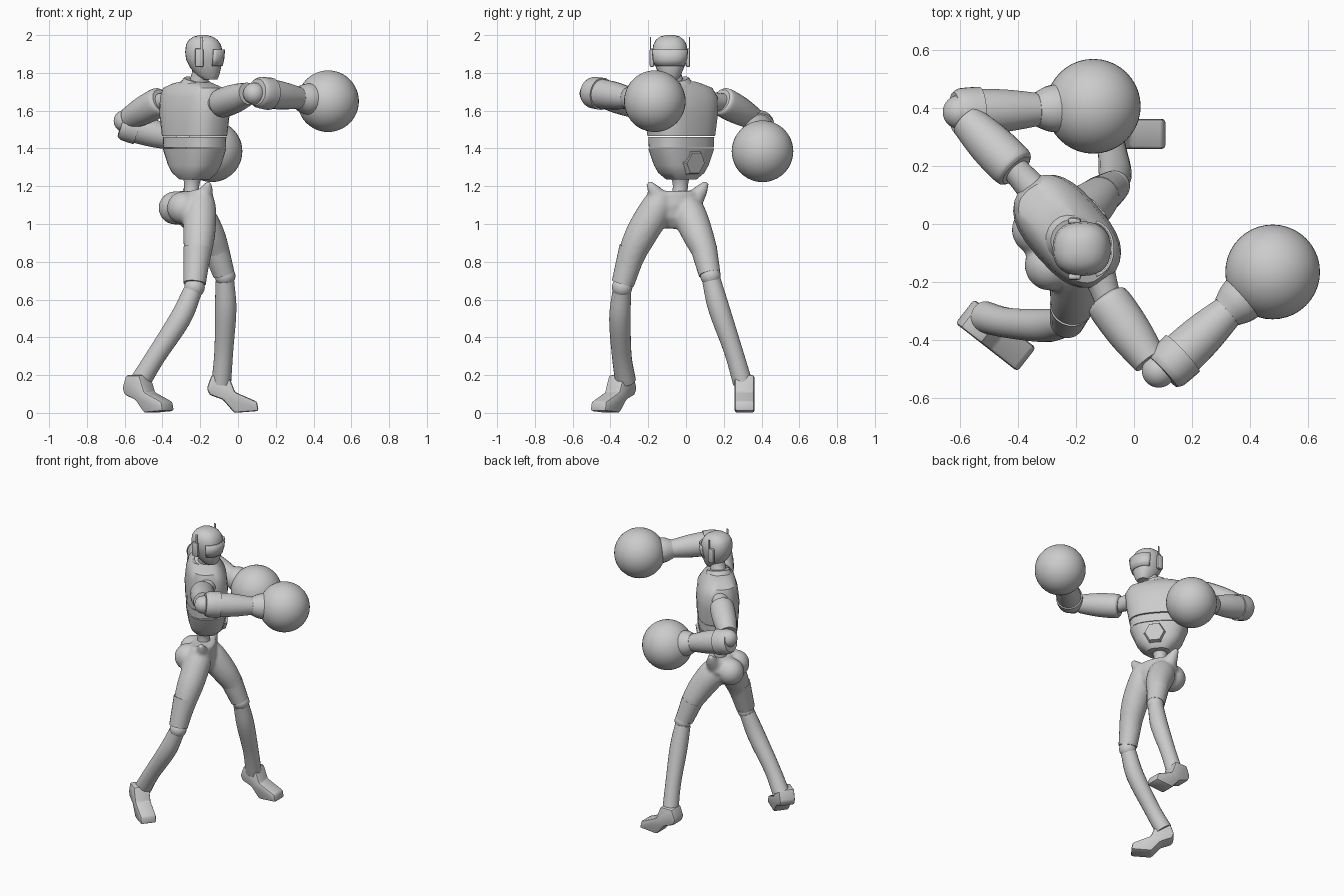
import bpy, bmesh, math
from mathutils import Vector, Matrix

cube = bpy.data.objects.get("Cube")
if cube:
    bpy.data.objects.remove(cube)

grey = bpy.data.materials.new("plain grey")
grey.use_nodes = True
grey.diffuse_color = (0.6, 0.6, 0.6, 1)
grey.node_tree.nodes["Principled BSDF"].inputs["Base Color"].default_value = (0.6, 0.6, 0.6, 1)


def finish(name, bm, sharp=38):
    """Turn a bmesh into a shaded object with sharp creases kept."""
    bmesh.ops.recalc_face_normals(bm, faces=bm.faces)
    for f in bm.faces:
        f.smooth = True
    for e in bm.edges:
        e.smooth = e.calc_face_angle(0) < math.radians(sharp)
    me = bpy.data.meshes.new(name)
    bm.to_mesh(me)
    bm.free()
    me.materials.append(grey)
    ob = bpy.data.objects.new(name, me)
    bpy.context.collection.objects.link(ob)
    return ob


def skin_rings(bm, rings):
    rows = [[bm.verts.new(p) for p in ring] for ring in rings]
    n = len(rows[0])
    for a, b in zip(rows, rows[1:]):
        for i in range(n):
            bm.faces.new((a[i], a[(i + 1) % n], b[(i + 1) % n], b[i]))
    bm.faces.new(rows[0])
    bm.faces.new(rows[-1])


def add_limb(bm, pts, steps=4, sides=20):
    """Round tube through (x, y, z, radius) points, smoothly interpolated."""
    p = [Vector(q) for q in pts]
    p = [p[0] * 2 - p[1]] + p + [p[-1] * 2 - p[-2]]
    path = []
    for a, b, c, d in zip(p, p[1:], p[2:], p[3:]):
        for s in range(steps):
            t = s / steps
            path.append((b * 2 + (c - a) * t + (a * 2 - b * 5 + c * 4 - d) * t * t
                         + (b * 3 - a - c * 3 + d) * t ** 3) / 2)
    path.append(p[-2])
    rings, side = [], None
    for i, q in enumerate(path):
        tan = (path[min(i + 1, len(path) - 1)] - path[max(i - 1, 0)]).to_3d().normalized()
        side = tan.orthogonal() if side is None else side
        side = (side - tan * side.dot(tan)).normalized()
        up = tan.cross(side)
        rings.append([q.to_3d() + (side * math.cos(k) + up * math.sin(k)) * q.w
                      for k in (math.tau * j / sides for j in range(sides))])
    skin_rings(bm, rings)


def limb(name, *pts, steps=4):
    bm = bmesh.new()
    add_limb(bm, pts, steps)
    return finish(name, bm)


def frame(x, y, facing):
    return Matrix.Translation((x, y, 0)) @ Matrix.Rotation(math.radians(facing), 4, "Z")


def add_loft(bm, mat, sections, power=0.75, sides=28):
    """Stack of rounded-box sections: (z, half width, half depth, forward shift)."""
    def bend(v):
        return math.copysign(abs(v) ** power, v)
    rings = []
    for z, hw, hd, fwd in sections:
        angles = [math.tau * j / sides for j in range(sides)]
        rings.append([mat @ Vector((fwd + hd * bend(math.cos(a)), hw * bend(math.sin(a)), z))
                      for a in angles])
    skin_rings(bm, rings)


def loft(name, mat, *sections, power=0.75):
    bm = bmesh.new()
    add_loft(bm, mat, sections, power)
    return finish(name, bm)


def ball(name, center, r, bm=None):
    own = bm is None
    bm = bmesh.new() if own else bm
    bmesh.ops.create_uvsphere(bm, u_segments=40, v_segments=24, radius=r,
                              matrix=Matrix.Translation(center))
    return finish(name, bm) if own else None


def block(name, center, size, bevel):
    bm = bmesh.new()
    bmesh.ops.create_cube(bm, size=1, matrix=Matrix.Translation(center) @ Matrix.Diagonal((*size, 1)))
    bmesh.ops.bevel(bm, geom=bm.edges[:], offset=bevel, segments=2, affect="EDGES", profile=0.5)
    return finish(name, bm)


# Torso: chest, waist band, tapered abdomen, hexagonal belly plate
body = frame(-0.23, -0.025, 41)
loft("chest", body, (1.465, .19, .13, 0), (1.58, .21, .135, 0), (1.67, .215, .125, 0),
     (1.72, .195, .1, -.01), (1.745, .12, .075, -.01), (1.755, .07, .055, 0))
loft("waist_band", body, (1.405, .182, .125, 0), (1.46, .186, .126, 0))
loft("abdomen", body, (1.235, .075, .07, 0), (1.27, .12, .1, 0), (1.31, .148, .112, 0),
     (1.40, .185, .128, 0))
bm = bmesh.new()
tilt = body @ Matrix.Translation((.112, -.01, 1.325)) @ Matrix.Rotation(math.radians(100), 4, "Y")
bmesh.ops.create_cone(bm, cap_ends=True, segments=6, radius1=.078, radius2=.062, depth=.035, matrix=tilt)
top = max(bm.faces, key=lambda f: (f.calc_center_median() - body.translation).to_2d().length)
bmesh.ops.inset_individual(bm, faces=[top], thickness=.014, depth=-.008)
finish("belly_plate", bm, 20)
limb("spine", (-.245, -.035, 1.10, .05), (-.245, -.03, 1.2, .04), (-.24, -.03, 1.28, .06))

# Neck and head
limb("neck", (-.215, -.055, 1.72, .055), (-.2, -.07, 1.78, .048), (-.19, -.08, 1.83, .05))
limb("collar", (-.22, -.05, 1.735, .085), (-.215, -.055, 1.762, .072), steps=1)
skull = frame(-.18, -.085, 0)
loft("head", skull, (1.765, .04, .04, .03), (1.785, .056, .06, .02), (1.83, .075, .083, .008),
     (1.87, .088, .095, 0), (1.91, .094, .1, 0), (1.95, .088, .092, -.003), (1.975, .074, .076, -.004),
     (1.992, .052, .05, -.005), (2.0, .02, .02, -.005), power=0.85)
bm = bmesh.new()
rows = []
for z, hw, hd in ((1.838, .080, .091), (1.872, .091, .099), (1.925, .097, .104)):
    angles = [math.radians(a) for a in range(-66, 67, 11)]
    rows.append([bm.verts.new(skull @ Vector((hd * math.cos(a) ** .85, hw * math.copysign(
        abs(math.sin(a)) ** .85, a), z))) for a in angles])
for a, b in zip(rows, rows[1:]):
    for i in range(len(a) - 1):
        bm.faces.new((a[i], a[i + 1], b[i + 1], b[i]))
visor = finish("visor", bm)
visor.modifiers.new("thickness", "SOLIDIFY").thickness = .008
for label, s in (("left", 1), ("right", -1)):
    block(label + "_ear_pad", (-.205, -.085 + s * .096, 1.88), (.045, .022, .1), .009)
    block(label + "_antenna", (-.192, -.085 + s * .103, 1.945), (.012, .006, .09), .002)

# Arms: shoulder joint, upper arm, elbow, forearm with cuff, flared wrist, round glove
arms = {
    "left": dict(root=(-.33, .10, 1.65), shoulder=(-.42, .20, 1.645), arm_end=(-.575, .355, 1.56),
                 elbow=(-.60, .385, 1.545), fore=(-.585, .385, 1.52), wrist=(-.31, .395, 1.44),
                 glove=(-.14, .405, 1.385)),
    "right": dict(root=(-.12, -.17, 1.64), shoulder=(-.085, -.275, 1.64), arm_end=(.055, -.47, 1.69),
                  elbow=(.085, -.505, 1.69), fore=(.125, -.485, 1.695), wrist=(.34, -.285, 1.665),
                  glove=(.477, -.165, 1.65)),
}
for label, a in arms.items():
    p = {k: Vector(v) for k, v in a.items()}

    def along(start, end, t, r):
        return (*p[start].lerp(p[end], t), r)
    limb(label + "_shoulder", along("root", "shoulder", -.2, .06), along("root", "shoulder", .5, .05),
         along("root", "shoulder", 1.1, .045))
    limb(label + "_upper_arm", along("shoulder", "arm_end", -.1, .062), along("shoulder", "arm_end", 0, .078),
         along("shoulder", "arm_end", .5, .076), along("shoulder", "arm_end", 1, .06))
    ball(label + "_elbow", p["elbow"], .058)
    limb(label + "_elbow_cuff", along("fore", "wrist", -.12, .07), along("fore", "wrist", -.04, .083),
         along("fore", "wrist", .2, .086), steps=2)
    limb(label + "_forearm", along("fore", "wrist", 0, .08), along("fore", "wrist", .5, .074),
         along("fore", "wrist", 1, .054))
    limb(label + "_glove_cuff", along("wrist", "glove", -.15, .06), along("wrist", "glove", .08, .078),
         along("wrist", "glove", .3, .085))
    ball(label + "_glove", p["glove"], .163)

# Hips and thighs, fused into one smooth shell
bm = bmesh.new()
hips = frame(-.24, -.055, 20)
add_loft(bm, hips, [(.975, .05, .05, 0), (1.03, .11, .085, 0), (1.1, .145, .095, 0), (1.175, .13, .07, .01)], 1)
for s in (1, -1):
    ball("", hips @ Vector((-.075, s * .065, 1.085)), .088, bm)
    add_limb(bm, [(*(hips @ Vector((.02, s * .09, 1.12))), .055), (*(hips @ Vector((.03, s * .135, 1.18))), .035),
                  (*(hips @ Vector((.03, s * .165, 1.222))), .014)])
add_limb(bm, [(-.195, -.13, 1.17, .06), (-.2, -.16, 1.08, .085), (-.205, -.235, .95, .085),
              (-.215, -.29, .83, .072), (-.23, -.33, .68, .056)])
add_limb(bm, [(-.25, -.01, 1.13, .06), (-.22, .015, 1.06, .088), (-.155, .06, .95, .083),
              (-.11, .1, .85, .068), (-.075, .125, .74, .053)])
pelvis = finish("hips_and_thighs", bm)
remesh = pelvis.modifiers.new("fuse", "REMESH")
remesh.mode, remesh.voxel_size, remesh.use_smooth_shade = "VOXEL", .011, True
smooth = pelvis.modifiers.new("relax", "SMOOTH")
smooth.factor, smooth.iterations = .5, 6

# Lower legs: thigh guard, knee ball, shin, angular raised-heel foot
legs = {
    "left": dict(guard=((-.118, .095, .87, .07), (-.075, .125, .735, .058)), knee=(-.068, .13, .725),
                 shin=((-.07, .135, .70, .05), (-.065, .175, .55, .057), (-.075, .25, .33, .05),
                       (-.088, .30, .16, .052)), foot=(-.09, .31, 0)),
    "right": dict(guard=((-.215, -.28, .87, .075), (-.23, -.335, .685, .06)), knee=(-.23, -.338, .665),
                  shin=((-.24, -.34, .645, .05), (-.305, -.35, .5, .057), (-.435, -.34, .3, .052),
                        (-.515, -.32, .17, .055)), foot=(-.525, -.345, -38)),
}
outline = ((-.075, .13), (-.05, .2), (.04, .2), (.075, .11), (.19, .06), (.2, .01),
           (.07, .0), (.01, .07), (-.06, .095))
for label, g in legs.items():
    limb(label + "_thigh_guard", *g["guard"], steps=2)
    ball(label + "_knee", g["knee"], .054)
    limb(label + "_shin", *g["shin"])
    bm = bmesh.new()
    mat = frame(*g["foot"])
    face = bm.faces.new([bm.verts.new(mat @ Vector((u, -.052, z))) for u, z in outline])
    ext = bmesh.ops.extrude_face_region(bm, geom=[face])["geom"]
    across = mat.to_3x3() @ Vector((0, .104, 0))
    bmesh.ops.translate(bm, vec=across, verts=[v for v in ext if isinstance(v, bmesh.types.BMVert)])
    bmesh.ops.bevel(bm, geom=bm.edges[:], offset=.012, segments=2, affect="EDGES", profile=0.5)
    finish(label + "_foot", bm, 30)
